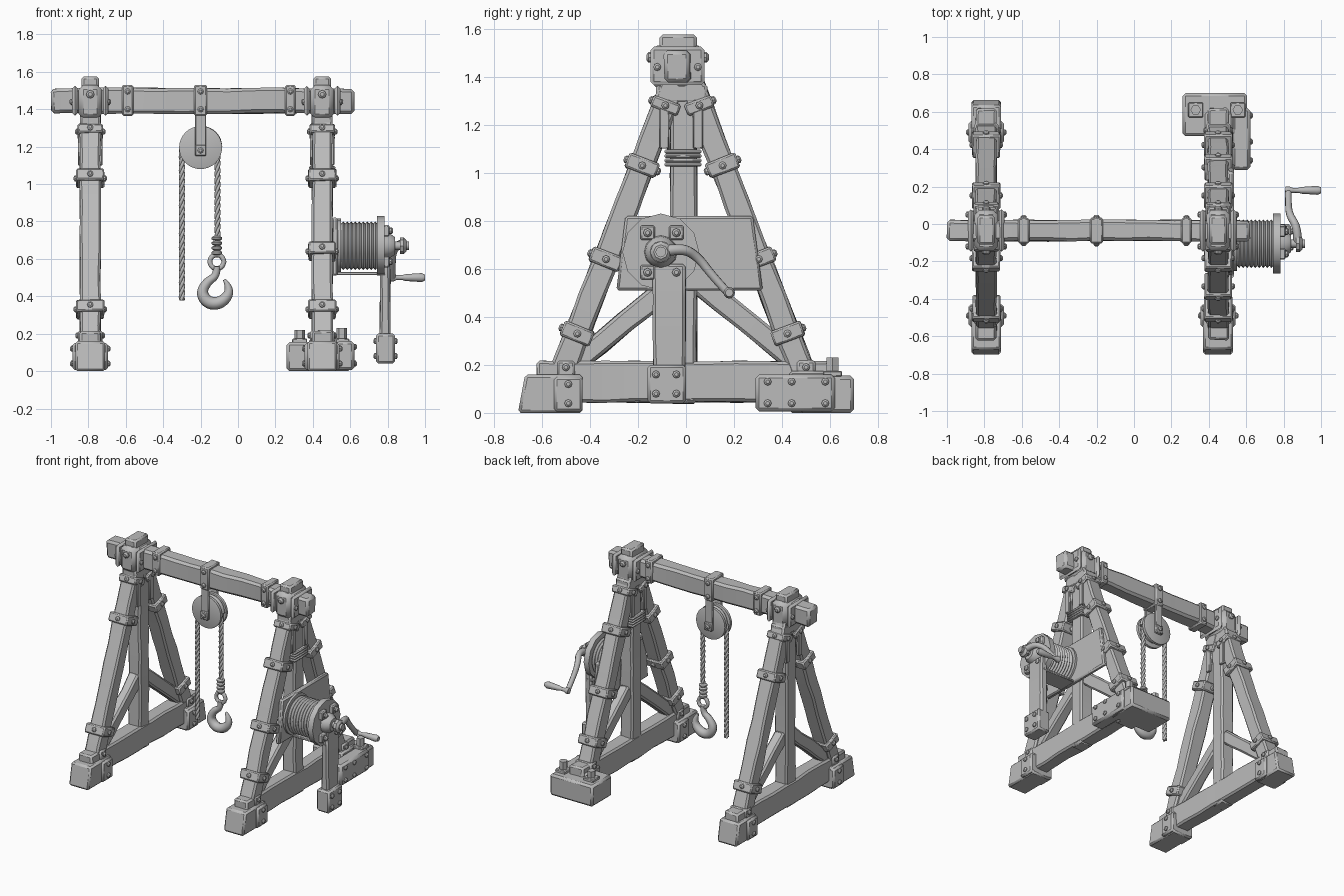
import bpy, bmesh, math, random
from mathutils import Vector, Matrix

random.seed(4)
V = Vector
if "Cube" in bpy.data.objects:
    bpy.data.objects.remove(bpy.data.objects["Cube"], do_unlink=True)

grey = bpy.data.materials.new("weathered grey")
grey.use_nodes = True
tone = (0.5, 0.5, 0.5, 1)
grey.diffuse_color = tone
grey.node_tree.nodes["Principled BSDF"].inputs["Base Color"].default_value = tone


def finish(name, bm, bevel=0.0):
    bmesh.ops.recalc_face_normals(bm, faces=bm.faces)
    mesh = bpy.data.meshes.new(name)
    bm.to_mesh(mesh)
    bm.free()
    ob = bpy.data.objects.new(name, mesh)
    bpy.context.collection.objects.link(ob)
    mesh.materials.append(grey)
    mesh.shade_smooth()
    mesh.set_sharp_from_angle(angle=math.radians(40))
    if bevel:
        mod = ob.modifiers.new("Bevel", "BEVEL")
        mod.width, mod.segments, mod.limit_method = bevel, 1, "ANGLE"
    return ob


def axes(a, b):
    """Matrix whose z axis runs from a to b, with its x axis level."""
    d = (b - a).normalized()
    side = V((0, 1, 0)) if abs(d.x) > 0.9 else V((1, 0, 0))
    side = (side - d * side.dot(d)).normalized()
    return Matrix((side, d.cross(side), d)).transposed()


def timber(name, a, b, w, h, wobble=0.004, bevel=0.012):
    """Hewn bar from a to b with slightly uneven cross-sections."""
    a, b = V(a), V(b)
    m, n = axes(a, b), max(1, round((b - a).length / 0.14))
    bm, rings = bmesh.new(), []
    for i in range(n + 1):
        ring = []
        for sx, sy in ((-1, -1), (1, -1), (1, 1), (-1, 1)):
            j = V([random.uniform(-wobble, wobble) for _ in "xyz"])
            ring.append(bm.verts.new(a.lerp(b, i / n) + m @ V((sx * w / 2, sy * h / 2, 0)) + j))
        rings.append(ring)
    for r, s in zip(rings, rings[1:]):
        for k in range(4):
            bm.faces.new((r[k], r[k - 1], s[k - 1], s[k]))
    bm.faces.new(rings[0])
    bm.faces.new(rings[-1])
    return finish(name, bm, bevel)


def block(name, x, y, z, bevel=0.012):
    """Box given by its extents."""
    bm = bmesh.new()
    mid = [sum(p) / 2 for p in (x, y, z)]
    size = [p[1] - p[0] for p in (x, y, z)]
    bmesh.ops.create_cube(bm, matrix=Matrix.Translation(mid) @ Matrix.Diagonal(size + [1]))
    return finish(name, bm, bevel)


def turned(name, a, b, profile, seg=24):
    """Solid of revolution: profile holds (position 0..1, radius)."""
    a, b = V(a), V(b)
    m, bm, rings = axes(a, b), bmesh.new(), []
    for t, r in profile:
        rings.append([bm.verts.new(a.lerp(b, t) + m @ V((r * math.cos(k * math.tau / seg),
                      r * math.sin(k * math.tau / seg), 0))) for k in range(seg)])
    for r, s in zip(rings, rings[1:]):
        for k in range(seg):
            bm.faces.new((r[k], r[k - 1], s[k - 1], s[k]))
    bm.faces.new(rings[0])
    bm.faces.new(rings[-1])
    return finish(name, bm)


def rod(name, a, b, r, seg=24):
    return turned(name, a, b, [(0, r), (1, r)], seg)


def bolt(at, out, r=0.016, h=0.014):
    at, out = V(at), V(out).normalized()
    turned("bolt", at - out * 0.006, at + out * h, [(0, r), (0.65, r), (1, r * 0.5)], 8)


def tube(name, pts, radii, closed=False, smooth=True):
    """Round bar along a path."""
    cu = bpy.data.curves.new(name, "CURVE")
    cu.dimensions, cu.bevel_depth, cu.bevel_resolution = "3D", 1.0, 2
    cu.use_fill_caps, cu.resolution_u = True, 6
    sp = cu.splines.new("NURBS" if smooth else "POLY")
    sp.points.add(len(pts) - 1)
    for p, co, r in zip(sp.points, pts, radii):
        p.co, p.radius = (*co, 1), r
    sp.use_cyclic_u = closed
    if smooth:
        sp.order_u, sp.use_endpoint_u = 3, True
    ob = bpy.data.objects.new(name, cu)
    bpy.context.collection.objects.link(ob)
    cu.materials.append(grey)


def rope(name, x, y, low, high):
    """Three twisted strands."""
    n = int((high - low) / 0.008)
    for s in range(3):
        pts = []
        for i in range(n + 1):
            t = s * math.tau / 3 + i * 0.45
            pts.append((x + 0.008 * math.cos(t), y + 0.008 * math.sin(t), low + (high - low) * i / n))
        tube(name, pts, [0.009] * len(pts), smooth=False)


def band(name, c, d, w, h, length=0.06):
    """Strap around a bar, with a bolt on each side."""
    c, d = V(c), V(d).normalized()
    m = axes(c, c + d)
    timber(name, c - d * length / 2, c + d * length / 2, w, h, 0.002, 0.008)
    for s in (-1, 1):
        bolt(c + m @ V((s * w / 2, 0, 0)), m @ V((s, 0, 0)))
        bolt(c + m @ V((0, s * h / 2, 0)), m @ V((0, s, 0)))


def foot(name, x, s, end):
    """Wedge shoe under one end of a sill."""
    ob = block(name, (x - 0.08, x + 0.08), sorted((s * 0.43, s * end)), (0, 0.16))
    for v in ob.data.vertices:
        if v.co.z > 0.1 and abs(v.co.y) > 0.6:
            v.co.y -= s * 0.03
    block(name + "_clamp", (x - 0.094, x + 0.094), sorted((s * 0.43, s * 0.55)), (0.005, 0.15))
    for e in (-1, 1):
        for z in (0.04, 0.12):
            bolt((x + e * 0.094, s * 0.49, z), (e, 0, 0))


YC = -0.035           # beam centre line
LEFT, RIGHT = -0.79, 0.45


def leg_point(x, s, z):
    return V((x, s * (0.04 + (1.36 - z) * 0.386) - 0.015, z))


# Two trestles
for x in (LEFT, RIGHT):
    timber("sill", (x, -0.62, 0.13), (x, 0.62, 0.13), 0.11, 0.17)
    timber("centre_post", (x, -0.01, 0.04), (x, -0.01, 1.4), 0.1, 0.11)
    for s in (-1, 1):
        low, high = leg_point(x, s, 0.1), leg_point(x, s, 1.38)
        timber("leg", low, high, 0.11, 0.105)
        levels = (0.33, 0.64, 1.03) if x == RIGHT else (0.33, 1.03)
        for z in levels:
            band("leg_strap", leg_point(x, s, z), high - low, 0.15, 0.135, 0.065)
        band("leg_top_strap", leg_point(x, s, 1.28), high - low, 0.135, 0.12, 0.05)
        timber("brace", (x, s * 0.03, 0.56), (x, s * 0.47, 0.2), 0.075, 0.09)
        block("sill_plate", (x - 0.065, x + 0.065), sorted((s * 0.46, s * 0.54)), (0.14, 0.22))
        for e in (-1, 1):
            bolt((x + e * 0.065, s * 0.5, 0.19), (e, 0, 0))
            block("post_plate", (x + e * 0.055 - 0.01, x + e * 0.055 + 0.01),
                  sorted((s * 0.05 - 0.02, s * 0.09 - 0.02)), (1.1, 1.29), 0.004)
        if x == LEFT or s < 0:
            foot("foot", x, s, 0.70 if s < 0 else 0.665)
    # Saddle that holds the beam
    block("saddle", (x - 0.062, x + 0.062), (-0.145, 0.075), (1.35, 1.53), 0.025)
    block("saddle_cap", (x - 0.046, x + 0.046), (-0.11, 0.045), (1.45, 1.575), 0.012)
    block("saddle_base", (x - 0.055, x + 0.055), (-0.125, 0.09), (1.29, 1.37))
    for e in (-1, 1):
        block("saddle_ring", (x + e * 0.082 - 0.015, x + e * 0.082 + 0.015),
              (-0.148, 0.078), (1.365, 1.525), 0.035)
        for y in (-0.12, 0.05):
            bolt((x + e * 0.097, y, 1.44), (e, 0, 0))
        bolt((x, YC + e * 0.11, 1.48), (0, e, 0), 0.022, 0.02)

# Top beam and straps
timber("top_beam", (-1, YC, 1.445), (0.62, YC, 1.445), 0.112, 0.135, 0.005, 0.016)
for x, w in ((-0.59, 0.06), (-0.2, 0.07), (0.28, 0.055)):
    block("beam_strap", (x - w / 2, x + w / 2), (YC - 0.068, YC + 0.068), (1.365, 1.53), 0.008)
    for s in (-1, 1):
        for z in (1.4, 1.495):
            bolt((x, YC + s * 0.068, z), (0, s, 0))

# Rope lashing on the winch trestle post
for i in range(4):
    block("lashing", (RIGHT - 0.07, RIGHT + 0.07), (-0.09, 0.065), (1.025 + i * 0.018, 1.042 + i * 0.018), 0.006)

# Large rear anchor of the winch trestle
block("anchor_cross_block", (0.26, 0.605), (0.47, 0.70), (0, 0.155), 0.015)
block("anchor_side_block", (0.525, 0.622), (0.29, 0.62), (0.005, 0.16), 0.015)
block("anchor_strap", (0.38, 0.53), (0.43, 0.6), (0.0, 0.175))
for x, top in ((0.33, 0.22), (0.555, 0.23)):
    block("anchor_washer", (x - 0.04, x + 0.04), (0.57, 0.65), (0.15, 0.175), 0.005)
    rod("anchor_bolt", (x, 0.61, 0.15), (x, 0.61, top), 0.028, 6)
for y in (0.34, 0.44, 0.58):
    for z in (0.04, 0.13):
        bolt((0.622, y, z), (1, 0, 0))

# Hanging pulley
PX, PZ = -0.2, 1.195
edge = [(0, 0.105), (0.15, 0.115), (0.85, 0.115), (1, 0.105)]
for s in (-1, 1):
    turned("pulley_cheek", (PX, YC + s * 0.018, PZ), (PX, YC + s * 0.045, PZ), edge, 32)
    y = YC + s * 0.052
    block("pulley_hanger", (PX - 0.03, PX + 0.03), (y - 0.009, y + 0.009), (1.15, 1.4), 0.005)
    block("pulley_pin_plate", (PX - 0.03, PX + 0.03), sorted((y, y + s * 0.018)), (1.15, 1.21), 0.005)
    bolt((PX, y + s * 0.018, 1.18), (0, s, 0))
rod("pulley_sheave", (PX, YC - 0.03, PZ), (PX, YC + 0.03, PZ), 0.085)
rope("loose_rope", -0.3, YC, 0.38, 1.2)
rope("hook_rope", -0.11, YC, 0.66, 1.2)
arc = [(PX + 0.005 + 0.095 * math.cos(a * math.pi / 12), YC, 1.2 + 0.095 * math.sin(a * math.pi / 12)) for a in range(13)]
tube("pulley_rope", arc, [0.016] * 13)

# Hook
HX = -0.113
for i in range(4):
    z = 0.62 + i * 0.026
    turned("rope_knot", (HX, YC, z), (HX, YC, z + 0.024), [(0, 0.018), (0.3, 0.028), (0.7, 0.028), (1, 0.018)], 12)
eye = [(HX + 0.038 * math.cos(a * math.tau / 12), YC, 0.585 + 0.038 * math.sin(a * math.tau / 12)) for a in range(12)]
tube("hook_eye", eye, [0.013] * 12, True)
path = [(0, 0.56), (0, 0.51), (-0.05, 0.48), (-0.085, 0.42), (-0.05, 0.365),
        (0.01, 0.36), (0.06, 0.4), (0.066, 0.45), (0.04, 0.49)]
tube("hook", [(HX + x, YC, z) for x, z in path],
     [0.02, 0.02, 0.024, 0.03, 0.034, 0.034, 0.028, 0.02, 0.008])

# Winch board, drum, flanges and support
WY, WZ = -0.105, 0.67
board = block("winch_board", (0.5, 0.535), (-0.29, 0.32), (0.51, 0.82), 0.01)
for v in board.data.vertices:
    if v.co.z > 0.7:
        v.co.y *= 0.87
coils = []
for i in range(10):
    coils += [(i / 10, 0.118), ((i + 0.5) / 10, 0.13)]
turned("drum_rope", (0.53, WY, WZ), (0.745, WY, WZ), coils + [(1, 0.118)], 32)
rod("inner_flange", (0.53, WY, WZ), (0.55, WY, WZ), 0.145, 16)
rod("outer_flange", (0.742, WY, WZ), (0.782, WY, WZ), 0.16, 12)
rod("winch_axle", (0.45, WY, WZ), (0.915, WY, WZ), 0.022, 12)
turned("winch_hub", (0.775, WY, WZ), (0.84, WY, WZ), [(0, 0.07), (0.6, 0.065), (1, 0.045)], 12)
turned("axle_nut", (0.865, WY, WZ), (0.9, WY, WZ), [(0, 0.045), (0.6, 0.045), (1, 0.03)], 8)
for y in (-0.16, -0.04):
    for z in (0.585, 0.75):
        block("flange_plate", (0.775, 0.81), (y - 0.03, y + 0.03), (z - 0.03, z + 0.03), 0.006)
        bolt((0.81, y, z), (1, 0, 0), 0.018, 0.02)
timber("winch_post", (0.787, -0.07, 0.06), (0.787, -0.07, 0.62), 0.055, 0.135)
block("winch_post_shoe", (0.738, 0.84), (-0.16, 0.0), (0.04, 0.2))
for e in (-1, 1):
    for y in (-0.125, -0.04):
        for z in (0.08, 0.16):
            bolt((0.789 + e * 0.051, y, z), (e, 0, 0))
block("drum_tray", (0.52, 0.8), (-0.14, 0.0), (0.513, 0.53), 0.004)

# Crank
tube("crank_arm", [(0.875, WY, WZ), (0.875, -0.02, 0.69), (0.83, 0.05, 0.65), (0.825, 0.11, 0.57), (0.825, 0.175, 0.5)],
     [0.024, 0.022, 0.02, 0.018, 0.018])
turned("crank_handle", (0.81, 0.18, 0.5), (1.0, 0.18, 0.5),
       [(0, 0.02), (0.1, 0.022), (0.2, 0.013), (0.35, 0.013), (0.45, 0.018), (0.9, 0.024), (1, 0.016)], 12)
